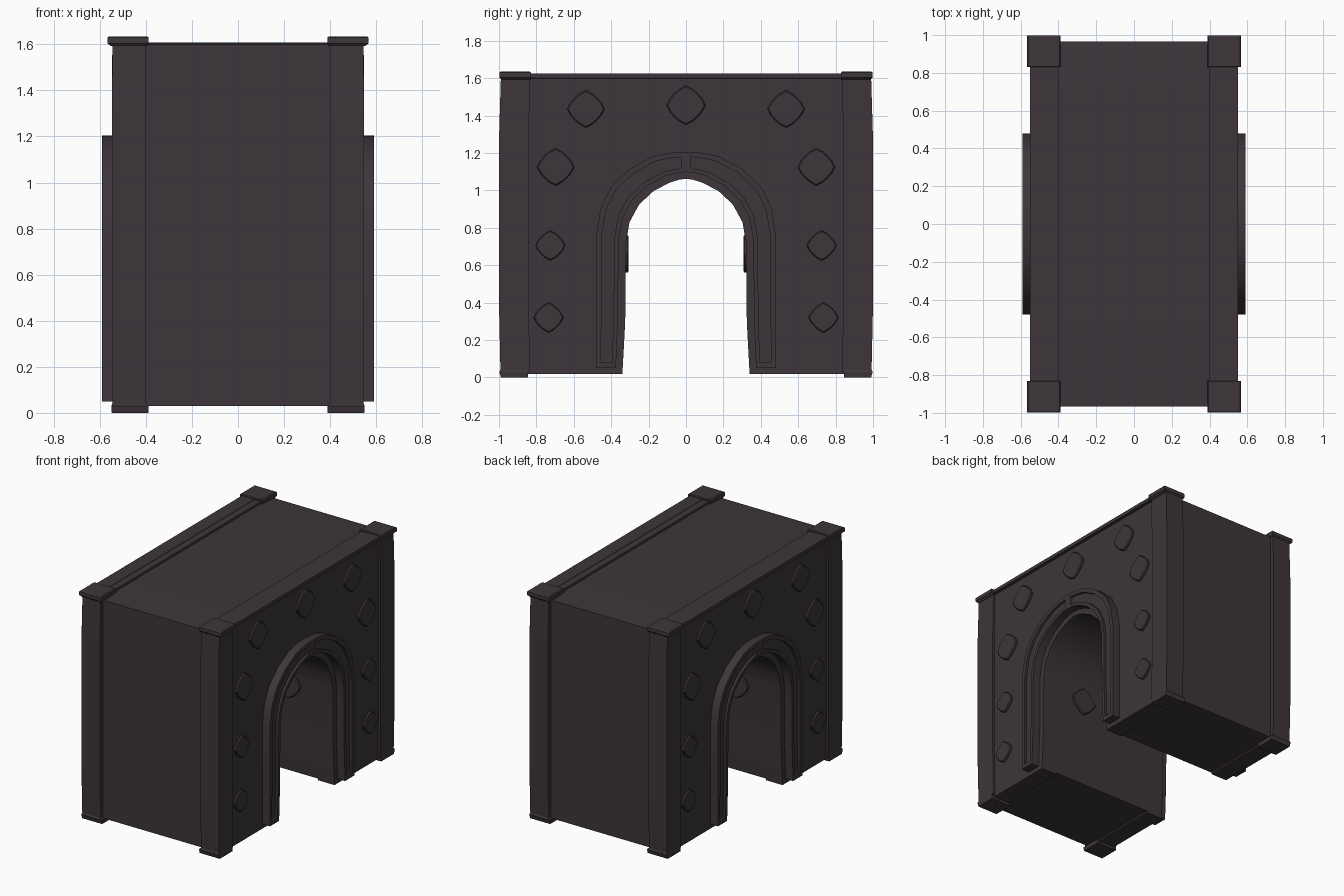
import bpy, bmesh, math
from mathutils import Vector

if "Cube" in bpy.data.objects:
    bpy.data.objects.remove(bpy.data.objects["Cube"])

stone = bpy.data.materials.new("dark plum stone")
stone.diffuse_color = (0.047, 0.036, 0.043, 1)
stone.use_nodes = True
stone.node_tree.nodes["Principled BSDF"].inputs["Base Color"].default_value = stone.diffuse_color


def finish(bm, name, smooth=True):
    bmesh.ops.recalc_face_normals(bm, faces=bm.faces)
    me = bpy.data.meshes.new(name)
    bm.to_mesh(me)
    bm.free()
    me.materials.append(stone)
    ob = bpy.data.objects.new(name, me)
    bpy.context.collection.objects.link(ob)
    if smooth:
        bpy.ops.object.select_all(action='DESELECT')
        ob.select_set(True)
        bpy.context.view_layer.objects.active = ob
        bpy.ops.object.shade_smooth_by_angle(angle=math.radians(28))
    return ob


def prism(name, outline, x0, x1):
    """Extrude a y-z outline along x."""
    bm = bmesh.new()
    f = bm.faces.new([bm.verts.new((x0, y, z)) for y, z in outline])
    r = bmesh.ops.extrude_face_region(bm, geom=[f])
    vs = [v for v in r["geom"] if isinstance(v, bmesh.types.BMVert)]
    bmesh.ops.translate(bm, verts=vs, vec=(x1 - x0, 0, 0))
    return finish(bm, name)


def loft(name, rings):
    """Stack of rectangles: (x0, x1, y0, y1, z)."""
    bm = bmesh.new()
    loops = [[bm.verts.new(p) for p in ((a, c, z), (b, c, z), (b, d, z), (a, d, z))]
             for a, b, c, d, z in rings]
    bm.faces.new(loops[0])
    bm.faces.new(loops[-1])
    for lo, hi in zip(loops, loops[1:]):
        for i in range(4):
            j = (i + 1) % 4
            bm.faces.new((lo[i], lo[j], hi[j], hi[i]))
    return finish(bm, name, False)


# paired half profiles of the opening and of the trim's outer edge
INNER = [(.34, .02), (.325, .3), (.321, .72), (.302, .83), (.25, .925),
         (.175, .995), (.09, 1.04), (.04, 1.056), (0, 1.062)]
OUTER = [(.48, .05), (.48, .4), (.48, .76), (.455, .91), (.40, 1.02),
         (.30, 1.115), (.18, 1.18), (.09, 1.2), (0, 1.205)]


def arch(t, bottom=None):
    """Full arch curve from -y to +y, t blends opening to trim edge."""
    half = [(a + (c - a) * t, b + (d - b) * t) for (a, b), (c, d) in zip(INNER, OUTER)]
    if bottom is not None:
        half[0] = (half[0][0], bottom)
    return [(-y, z) for y, z in half] + [(y, z) for y, z in half[-2::-1]]


def slab(name, w, z0, z1, x0, x1, ease=0.0):
    """Wall with the arched opening, top corners eased down a little."""
    prism(name, [(-w, z0)] + arch(0, z0) + [(w, z0), (w, z1 - ease), (.83, z1),
                                            (-.83, z1), (-w, z1 - ease)], x0, x1)


# core with the tunnel
slab("core", .965, .03, 1.607, -.41, .41, .008)

# rounded diamond stud outline
def stud(name, centre, axis, sign, r, depth):
    bm = bmesh.new()
    n = 16
    rings = []
    for k, d in ((1.0, -.02), (1.0, depth * .6), (.93, depth)):
        ring = []
        for i in range(n):
            a = 2 * math.pi * i / n
            c, s = math.cos(a), math.sin(a)
            q = r * k / (abs(c) ** 1.35 + abs(s) ** 1.35) ** (1 / 1.35)
            off = (sign * d, c * q, s * q) if axis == 'x' else (c * q, sign * d, s * q)
            ring.append(bm.verts.new(Vector(centre) + Vector(off)))
        rings.append(ring)
    bm.faces.new(rings[-1])
    for lo, hi in zip(rings, rings[1:]):
        for i in range(n):
            j = (i + 1) % n
            bm.faces.new((lo[i], lo[j], hi[j], hi[i]))
    finish(bm, name)


STUDS = [(0, 1.455, .105), (.535, 1.435, .1), (.697, 1.125, .1),
         (.725, .705, .08), (.735, .32, .08)]

for s in (-1, 1):
    # arched side wall, also forms the top and bottom rails
    slab("side_wall", .972, .018, 1.622, s * .4, s * .53)
    # lip along the top edge
    loft("top_lip", [(s * .45, s * .53, -.84, .84, 1.597), (s * .45, s * .55, -.84, .84, 1.6),
                     (s * .45, s * .55, -.84, .84, 1.625)])

    # raised arch trim: backing plate and two ribs with a groove between
    def band(name, t0, t1, x):
        prism(name, arch(t1, .05) + arch(t0, .05)[::-1], s * .5, s * x)
    band("trim_plate", .25, 1, .572)
    band("trim_inner_rib", .25, .4, .59)
    band("trim_outer_rib", .82, 1, .59)
    loft("trim_key", [(s * .5, s * .59, -.028, .028, z) for z in (1.1, 1.19)])
    for q in (-1, 1):
        loft("trim_foot", [(s * .5, s * .59, q * .38, q * .46, z) for z in (.05, .08)])

        # corner post with flared cap and foot
        def ring(xi, xo, yi, yo, z):
            return (s * xi, s * xo, q * yi, q * yo, z)
        loft("corner_post", [ring(.4, .545, .835, .992, .03), ring(.4, .547, .84, .999, .35),
                             ring(.4, .547, .84, .999, 1.3), ring(.4, .545, .835, .99, 1.6)])
        loft("post_cap", [ring(.395, .55, .83, .988, 1.592), ring(.388, .566, .83, .998, 1.603),
                          ring(.388, .566, .83, .998, 1.63), ring(.395, .56, .835, .99, 1.635)])
        loft("post_foot", [ring(.388, .548, .845, .99, 0), ring(.388, .55, .845, .998, .03),
                           ring(.398, .546, .84, .992, .04)])
        # studs inside the tunnel
        stud("tunnel_stud", (s * .18, q * .322, .66), 'y', -q, .1, .015)

    # studs on the side face
    for y, z, r in STUDS:
        for q in ((1,) if y == 0 else (-1, 1)):
            stud("wall_stud", (s * .53, q * y, z), 'x', s, r, .016)
